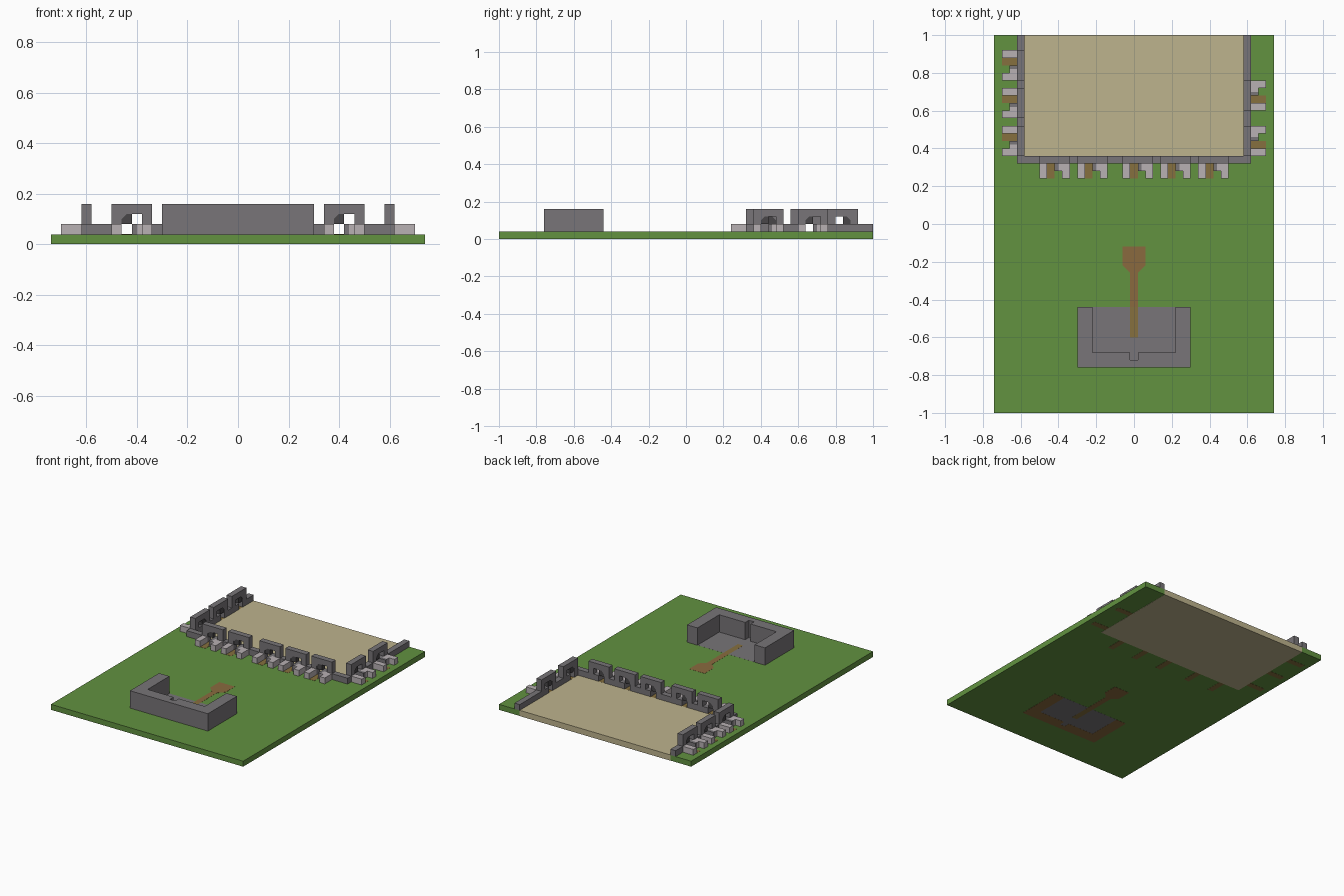
import bpy, bmesh
from mathutils import Matrix, Vector

cube = bpy.data.objects.get("Cube")
if cube:
    bpy.data.objects.remove(cube, do_unlink=True)


def material(name, rgb):
    lin = [((c / 255 + 0.055) / 1.055) ** 2.4 for c in rgb] + [1]
    m = bpy.data.materials.new(name)
    m.use_nodes = True
    m.diffuse_color = lin
    m.node_tree.nodes["Principled BSDF"].inputs["Base Color"].default_value = lin
    return m


GRASS = material("grass green", (98, 146, 64))
SAND = material("sand", (190, 179, 141))
STONE = material("stone grey", (120, 117, 120))
PALE = material("pale stone", (184, 177, 179))
DARK = material("dark grey", (72, 70, 72))
DIRT = material("dirt brown", (138, 106, 62))
WOOD = material("olive brown", (134, 112, 62))


def prism(name, mat, outline, low, high, upright=False, xf=Matrix()):
    """Extrude an outline: (x, y) along z, or (x, z) along y when upright."""
    bm = bmesh.new()
    place = (lambda a, b, d: (a, d, b)) if upright else (lambda a, b, d: (a, b, d))
    face = bm.faces.new([bm.verts.new(place(a, b, low)) for a, b in outline])
    top = bmesh.ops.extrude_face_region(bm, geom=[face])["geom"]
    shift = Vector(place(0, 0, high - low))
    bmesh.ops.translate(bm, vec=shift, verts=[v for v in top if isinstance(v, bmesh.types.BMVert)])
    bmesh.ops.transform(bm, matrix=xf, verts=bm.verts)
    bmesh.ops.recalc_face_normals(bm, faces=bm.faces)
    mesh = bpy.data.meshes.new(name)
    bm.to_mesh(mesh)
    bm.free()
    mesh.materials.append(mat)
    ob = bpy.data.objects.new(name, mesh)
    bpy.context.collection.objects.link(ob)
    return ob


def box(name, mat, x0, x1, y0, y1, z0, z1, xf=Matrix()):
    return prism(name, mat, [(x0, y0), (x1, y0), (x1, y1), (x0, y1)], z0, z1, xf=xf)


def mirrored(half):
    """Complete an outline whose points run down the +x side."""
    return half + [(-x, y) for x, y in reversed(half)]


# Ground slab with the sand court set into its back
prism("grass_ground", GRASS,
      mirrored([(0.58, 0.36), (0.58, 1), (0.74, 1), (0.74, -1)]), 0.001, 0.0392)
box("sand_court", SAND, -0.58, 0.58, 0.36, 1, 0, 0.04)

# U-shaped keep with a small recess in its inner wall
keep = mirrored([(0.02, -0.72), (0.02, -0.68), (0.22, -0.68), (0.22, -0.44),
                 (0.30, -0.44), (0.30, -0.76)])
prism("keep_wall", STONE, keep, 0.038, 0.16)
prism("keep_footing", DIRT, keep, 0, 0.038)
prism("keep_floor", STONE,
      mirrored([(0.22, -0.44), (0.22, -0.68), (0.02, -0.68), (0.02, -0.72)]), 0.0005, 0.0396)

# Path running out of the keep
box("inner_path", WOOD, -0.02, 0.02, -0.60, -0.44, 0, 0.04)
prism("outer_path", DIRT,
      mirrored([(0.06, -0.12), (0.06, -0.22), (0.02, -0.26), (0.02, -0.44)]), 0, 0.04)

# Gateway face, with a stepped opening
GATE = [(0, 0.039), (0, 0.16), (0.16, 0.16), (0.16, 0.039), (0.08, 0.039), (0.08, 0.08),
        (0.12, 0.08), (0.12, 0.12), (0.06, 0.12), (0.04, 0.10), (0.04, 0.039)]


def gateway(name, xf):
    """Gate along local x, wall thickness in y 0..0.04, outside towards -y."""
    prism(name + "_arch", STONE, GATE, 0, 0.04, True, xf)
    prism(name + "_shutter", DARK,
          [(0.04, 0.08), (0.08, 0.08), (0.08, 0.12), (0.06, 0.12), (0.04, 0.10)],
          0.005, 0.035, True, xf)
    box(name + "_doorstep", WOOD, 0.04, 0.08, -0.08, 0.04, 0, 0.0402, xf)
    box(name + "_left_bench", PALE, 0, 0.04, -0.08, 0, 0.039, 0.08, xf)
    prism(name + "_right_bench", PALE,
          [(0.10, 0), (0.16, 0), (0.16, -0.08), (0.12, -0.08), (0.12, -0.04), (0.10, -0.04)],
          0.039, 0.08, xf=xf)
    box(name + "_post", STONE, 0.08, 0.10, -0.04, 0, 0.039, 0.08, xf)


def wall_run(name, xf, start, end, gates):
    """Low wall from start to end, broken by gateways."""
    at = start
    for i, g in enumerate(gates):
        if g > at:
            box(f"{name}_wall_{i}", STONE, at, g, 0, 0.04, 0.039, 0.08, xf)
        gateway(f"{name}_gate_{i}", xf @ Matrix.Translation((g, 0, 0)))
        at = g + 0.16
    if end > at:
        box(f"{name}_wall_end", STONE, at, end, 0, 0.04, 0.039, 0.08, xf)


def turned(x, y, degrees):
    from math import radians
    return Matrix.Translation((x, y, 0)) @ Matrix.Rotation(radians(degrees), 4, "Z")


# Front, left and right runs of the court wall
wall_run("front", turned(0, 0.32, 0), -0.62, 0.62, [-0.50, -0.30, -0.06, 0.14, 0.34])
wall_run("left", turned(0.62, 0, 90), 0.36, 1, [0.36, 0.60])
wall_run("right", turned(-0.62, 0, -90), -1, -0.36, [-0.92, -0.72, -0.52])
